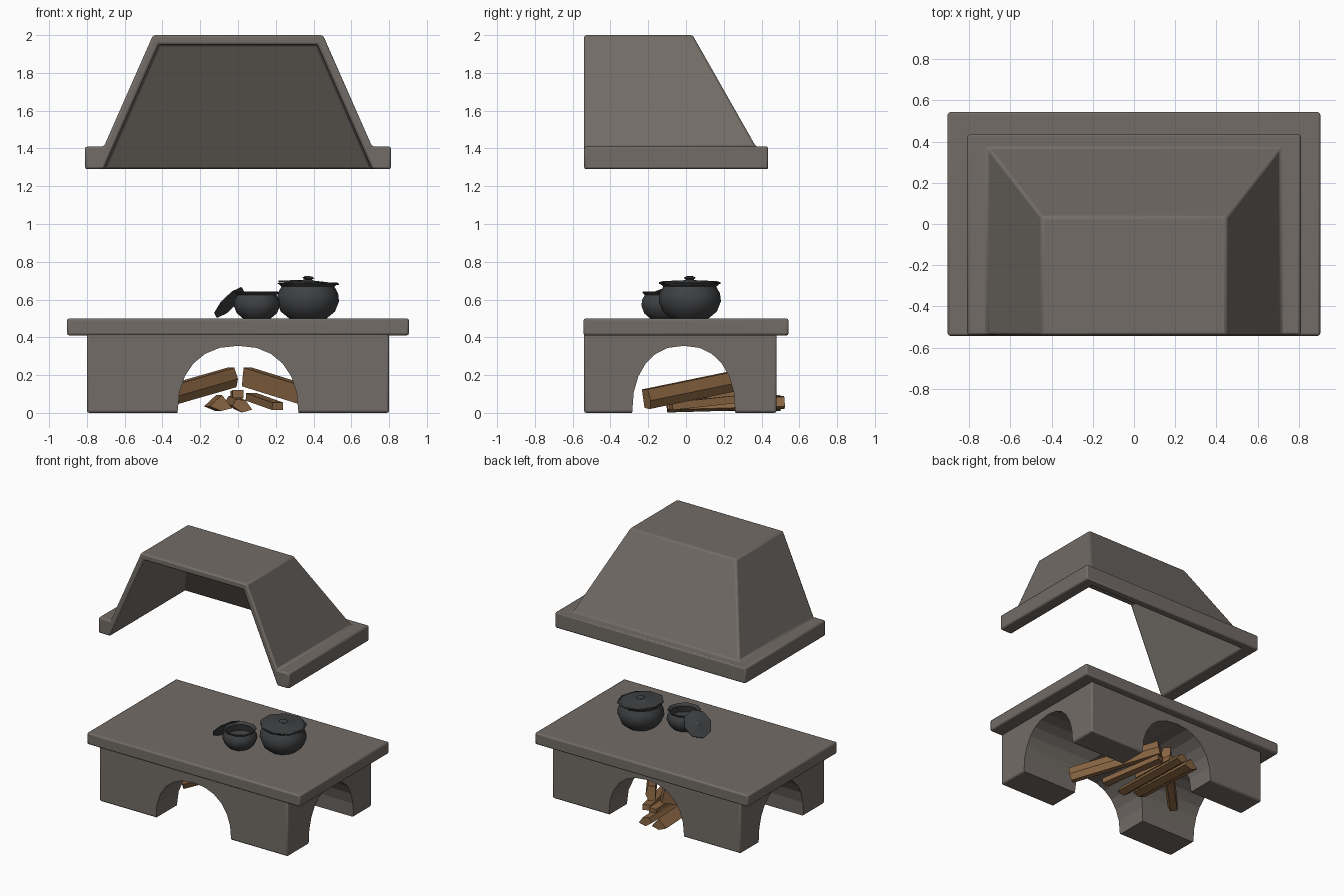
import bpy, bmesh, math
from mathutils import Vector, Matrix

if "Cube" in bpy.data.objects:
    bpy.data.objects.remove(bpy.data.objects["Cube"])


def material(name, rgb):
    m = bpy.data.materials.new(name)
    m.diffuse_color = (*rgb, 1)
    m.use_nodes = True
    m.node_tree.nodes["Principled BSDF"].inputs["Base Color"].default_value = m.diffuse_color
    return m


STONE = material("stone", (0.17, 0.15, 0.135))
IRON = material("iron", (0.05, 0.052, 0.055))
WOOD = material("wood", (0.25, 0.13, 0.055))


def finish(name, bm, mat, smooth=None):
    bmesh.ops.recalc_face_normals(bm, faces=bm.faces[:])
    me = bpy.data.meshes.new(name)
    bm.to_mesh(me)
    bm.free()
    ob = bpy.data.objects.new(name, me)
    bpy.context.collection.objects.link(ob)
    if mat:
        me.materials.append(mat)
    if smooth:
        bpy.ops.object.select_all(action='DESELECT')
        ob.select_set(True)
        bpy.context.view_layer.objects.active = ob
        bpy.ops.object.shade_smooth_by_angle(angle=math.radians(smooth))
    return ob


def bevel(ob, width):
    b = ob.modifiers.new("bevel", 'BEVEL')
    b.width, b.segments = width, 2
    b.limit_method, b.angle_limit = 'ANGLE', math.radians(25)


def box(name, lo, hi):
    lo, hi = Vector(lo), Vector(hi)
    bm = bmesh.new()
    bmesh.ops.create_cube(bm, size=1)
    for v in bm.verts:
        v.co = (lo + hi) / 2 + v.co * (hi - lo)
    ob = finish(name, bm, STONE, 35)
    bevel(ob, 0.012)
    return ob


# Stone table: slab and base with two crossing arched tunnels
box("table_slab", (-0.905, -0.543, 0.41), (0.905, 0.543, 0.50))
base = box("arched_base", (-0.80, -0.54, 0), (0.80, 0.48, 0.425))


def arch_cutter(name, half_width, centre, along_x):
    n = 12
    prof = [(half_width, -0.1)]
    for i in range(n + 1):
        a = math.pi * i / n
        # slightly squarer than an ellipse
        c, s = math.cos(a), math.sin(a)
        prof.append((half_width * math.copysign(abs(c) ** 0.88, c), 0.355 * abs(s) ** 0.88))
    prof.append((-half_width, -0.1))
    bm = bmesh.new()
    vs = [bm.verts.new((-1, centre + u, z) if along_x else (centre + u, -1, z)) for u, z in prof]
    f = bm.faces.new(vs)
    ext = bmesh.ops.extrude_face_region(bm, geom=[f])
    d = Vector((2, 0, 0)) if along_x else Vector((0, 2, 0))
    bmesh.ops.translate(bm, vec=d, verts=[g for g in ext["geom"] if isinstance(g, bmesh.types.BMVert)])
    cut = finish(name, bm, STONE)
    cut.hide_render = True
    cut.hide_viewport = True
    cut.display_type = 'WIRE'
    m = base.modifiers.new(name, 'BOOLEAN')
    m.operation, m.object, m.solver = 'DIFFERENCE', cut, 'EXACT'


arch_cutter("front_arch_cutter", 0.32, 0, False)
arch_cutter("side_arch_cutter", 0.273, -0.012, True)

# Smoke hood: U-shaped rings (half width, back y, z), open at front and below
rings = [(0.42, 0.005, 1.95), (0.71, 0.375, 1.29), (0.81, 0.435, 1.29),
         (0.81, 0.435, 1.41), (0.71, 0.37, 1.41), (0.45, 0.035, 2.0)]
bm = bmesh.new()
loops = [[bm.verts.new(p) for p in ((-x, -0.54, z), (-x, y, z), (x, y, z), (x, -0.54, z))]
         for x, y, z in rings]
for a, b in zip(loops, loops[1:]):
    for i in range(3):
        bm.faces.new((a[i], a[i + 1], b[i + 1], b[i]))
bm.faces.new(loops[0])
bm.faces.new(loops[-1])
bm.faces.new([l[0] for l in loops] + [l[3] for l in reversed(loops)])
hood = finish("smoke_hood", bm, STONE, 35)
bevel(hood, 0.012)


# Cooking pots and lids: turned profiles
def lathe(name, prof, scale, sides, mtx):
    bm = bmesh.new()
    vs = [bm.verts.new((r * scale, 0, z * scale)) for r, z in prof]
    es = [bm.edges.new(p) for p in zip(vs, vs[1:])]
    bmesh.ops.spin(bm, geom=vs + es, cent=(0, 0, 0), axis=(0, 0, 1),
                   angle=2 * math.pi, steps=sides, use_merge=True)
    bmesh.ops.remove_doubles(bm, verts=bm.verts[:], dist=1e-5)
    bmesh.ops.transform(bm, matrix=mtx, verts=bm.verts[:])
    return finish(name, bm, IRON, 40)


POT = [(0, 0), (0.6, 0), (0.87, 0.22), (1, 0.55), (0.97, 0.8), (0.85, 1.02), (0.97, 1.13),
       (0.92, 1.16), (0.8, 1.02), (0.9, 0.6), (0.6, 0.1), (0, 0.08)]
LID = [(0, 0), (1, 0), (1, 0.05), (0.2, 0.1), (0.12, 0.13), (0.2, 0.18), (0.12, 0.23), (0, 0.24)]
T = Matrix.Translation
lathe("large_pot", POT, 0.165, 12, T((0.37, 0.02, 0.5)))
lathe("small_pot", POT, 0.122, 10, T((0.10, -0.12, 0.5)))
lathe("large_lid", LID, 0.165, 9, T((0.37, 0.02, 0.685)) @ Matrix.Rotation(math.radians(3), 4, 'Y'))
lean = Vector((-0.68, 0.3, 0.67)).to_track_quat('Z', 'Y').to_matrix().to_4x4()
lathe("small_lid", LID, 0.108, 8, T((-0.045, -0.075, 0.583)) @ lean)


# Firewood: split logs as cross-sections swept between two points
def log(name, start, end, section):
    start, end = Vector(start), Vector(end)
    q = (end - start).to_track_quat('Y', 'Z')
    bm = bmesh.new()
    a, b = ([bm.verts.new(p + q @ Vector((u, 0, v))) for u, v in section] for p in (start, end))
    bm.faces.new(a)
    bm.faces.new(b)
    n = len(section)
    for i in range(n):
        bm.faces.new((a[i], a[(i + 1) % n], b[(i + 1) % n], b[i]))
    finish(name, bm, WOOD)


PLANK = [(-0.03, -0.05), (0.02, -0.055), (0.04, -0.01), (0.025, 0.05), (-0.03, 0.05)]
WEDGE = [(-0.06, -0.01), (0, -0.035), (0.06, -0.02), (0.005, 0.05)]
SPLIT = [(-0.05, 0.0), (0.0, -0.035), (0.055, -0.02), (0.02, 0.03), (-0.03, 0.035)]
STICK = [(-0.03, -0.02), (0.03, -0.02), (0.03, 0.02), (-0.03, 0.02)]
log("right_leaning_log", (0.42, -0.21, 0.075), (0.05, 0.35, 0.19), PLANK)
log("left_leaning_log", (-0.43, -0.07, 0.075), (-0.03, 0.33, 0.19), PLANK)
log("left_ground_log", (-0.09, -0.05, 0.045), (-0.12, 0.50, 0.045), WEDGE)
log("middle_ground_log", (0.02, -0.1, 0.037), (-0.02, 0.52, 0.055), SPLIT)
log("right_ground_log", (0.21, -0.08, 0.035), (0.07, 0.38, 0.085), STICK)
log("top_stick", (0.0, 0.05, 0.10), (-0.01, 0.42, 0.095), STICK)
